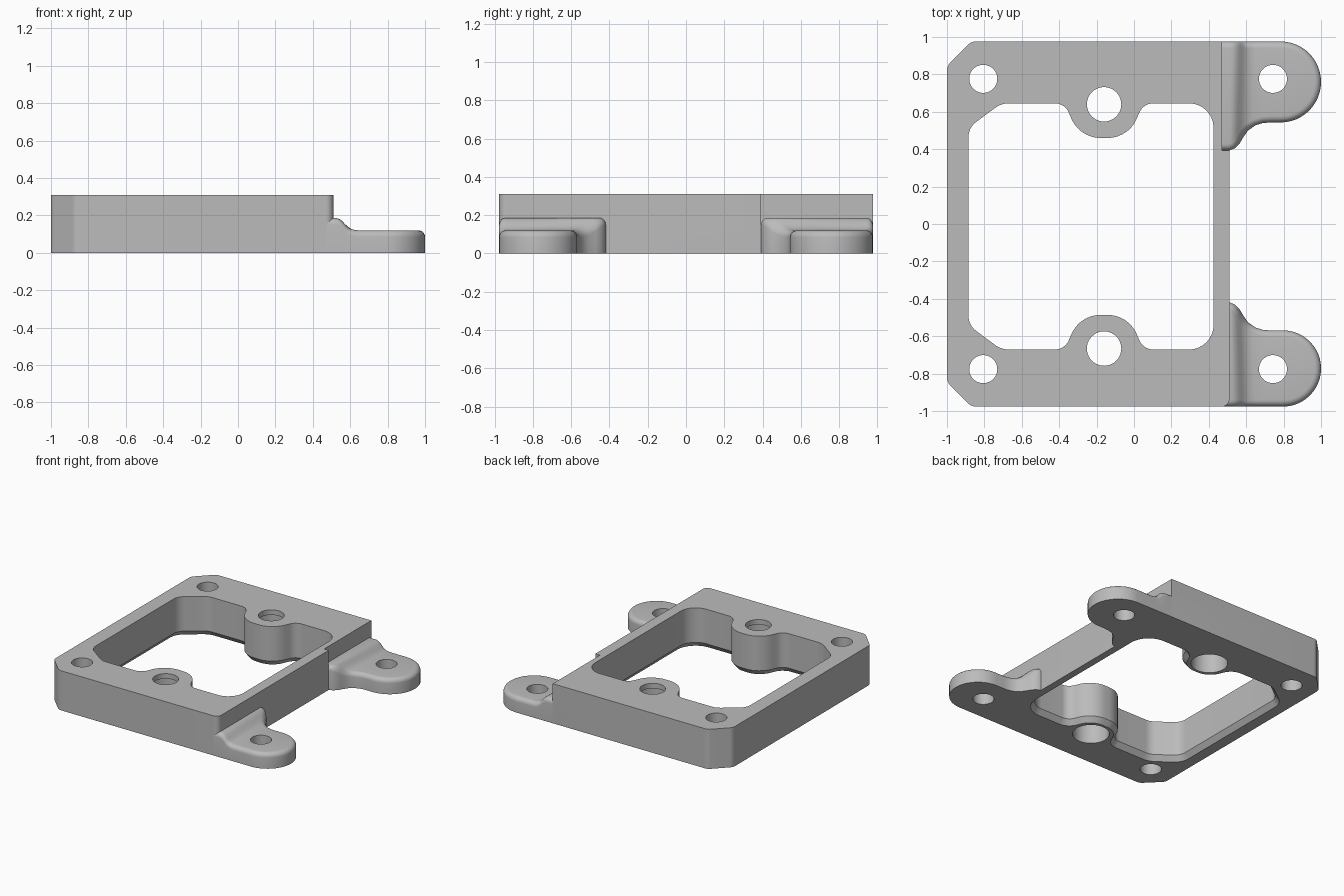
import bpy, bmesh, math
from mathutils import Vector

if "Cube" in bpy.data.objects:
    bpy.data.objects.remove(bpy.data.objects["Cube"])

grey = bpy.data.materials.new("plain grey")
grey.use_nodes = True
grey.diffuse_color = (0.5, 0.5, 0.5, 1)
grey.node_tree.nodes["Principled BSDF"].inputs["Base Color"].default_value = (0.5, 0.5, 0.5, 1)


def rounded(corners, steps=10):
    """Closed outline from (x, y, radius) corners, each turned into an arc."""
    out = []
    for i, (x, y, r) in enumerate(corners):
        p = Vector((x, y))
        a = (Vector(corners[i - 1][:2]) - p).normalized()
        b = (Vector(corners[(i + 1) % len(corners)][:2]) - p).normalized()
        if r == 0:
            out.append(p)
            continue
        half = a.angle(b) / 2
        centre = p + (a + b).normalized() * r / math.sin(half)
        va = p + a * r / math.tan(half) - centre
        vb = p + b * r / math.tan(half) - centre
        out += [centre + va.lerp(vb, k / steps).normalized() * r for k in range(steps + 1)]
    return out


def offset(pts, d, closed=True):
    """Move a clockwise outline outward by d."""
    out, n = [], len(pts)
    for i, p in enumerate(pts):
        prev = pts[i - 1] if closed or i else p
        nxt = pts[(i + 1) % n] if closed or i < n - 1 else p
        t1, t2 = (p - prev).normalized(), (nxt - p).normalized()
        t = (t1 + t2).normalized()
        out.append(p + Vector((-t.y, t.x)) * d)
    return out


def loft(name, rings, strip_cap=False):
    """Solid from stacked rings of 3D points."""
    bm = bmesh.new()
    loops = [[bm.verts.new(p) for p in ring] for ring in rings]
    n = len(loops[0])
    for lo, hi in zip(loops, loops[1:]):
        for i in range(n):
            j = (i + 1) % n
            bm.faces.new((lo[i], lo[j], hi[j], hi[i]))
    bm.faces.new(loops[0])
    top = loops[-1]
    if strip_cap:
        for i in range(n // 2):
            quad = [top[i], top[i + 1], top[n - 2 - i], top[n - 1 - i]]
            bm.faces.new(list(dict.fromkeys(quad)))
    else:
        bm.faces.new(top)
    bmesh.ops.recalc_face_normals(bm, faces=bm.faces)
    mesh = bpy.data.meshes.new(name)
    bm.to_mesh(mesh)
    bm.free()
    mesh.materials.append(grey)
    obj = bpy.data.objects.new(name, mesh)
    bpy.context.collection.objects.link(obj)
    return obj


def level(pts, z):
    return [(p.x, p.y, z) for p in pts]


def drill(x, y, r, z0=-0.1, z1=0.5):
    ring = [Vector((x + r * math.cos(k * math.tau / 40), y + r * math.sin(k * math.tau / 40)))
            for k in range(40)]
    return loft("drill_cutter", [level(ring, z0), level(ring, z1)])


def select(obj):
    bpy.ops.object.select_all(action="DESELECT")
    obj.select_set(True)
    bpy.context.view_layer.objects.active = obj


def cut(obj, cutters):
    select(obj)
    for c in cutters:
        mod = obj.modifiers.new("cut", "BOOLEAN")
        mod.operation, mod.solver, mod.object = "DIFFERENCE", "EXACT", c
        bpy.ops.object.modifier_apply(modifier=mod.name)
        bpy.data.objects.remove(c)
    bpy.ops.object.shade_smooth_by_angle(angle=math.radians(30))


def interp(x, table):
    for (x0, y0), (x1, y1) in zip(table, table[1:]):
        if x <= x1:
            return y0 + (y1 - y0) * max(0, x - x0) / (x1 - x0)
    return table[-1][1]


def mirrored(half):
    return half + [(x, -y, r) for x, y, r in reversed(half)]


# Frame body with chamfered outer corners
EDGE, HEIGHT = 0.976, 0.31
outline = rounded(mirrored([(-1, 0.845, 0.06), (-0.87, EDGE, 0.06), (0.51, EDGE, 0.04)]))
frame = loft("frame", [level(outline, 0), level(outline, HEIGHT)])

# Central opening with two inward bosses and a chamfered lower rim
opening = rounded(mirrored([
    (-0.885, 0.528, 0.1), (-0.71, 0.658, 0.12), (-0.37, 0.658, 0.08), (-0.29, 0.473, 0.17),
    (-0.03, 0.473, 0.17), (0.05, 0.658, 0.08), (0.425, 0.658, 0.13)]))
SHIFT = -0.013
opening = [p + Vector((0, SHIFT)) for p in opening]
cutters = [loft("opening_cutter", [level(offset(opening, 0.045), -0.02),
                                   level(opening, 0.04), level(opening, 0.5)])]

# Screw holes, boss holes with counterbores from below
for s in (1, -1):
    cutters.append(drill(-0.806, s * 0.776, 0.075))
    cutters.append(drill(-0.16, s * 0.653 + SHIFT, 0.092))
    cutters.append(drill(-0.16, s * 0.653 + SHIFT, 0.13, -0.1, 0.27))

# Relief in the side wall above the back lug
relief = [Vector(p) for p in ((0.47, 0.393), (0.47, 1.1), (0.6, 1.1), (0.6, 0.393))]
cutters.append(loft("relief_cutter", [level(relief, 0.14), level(relief, 0.5)]))
cut(frame, cutters)

# Mounting lugs: flared root, stepped top, round end, rolled upper edge
STATIONS = (0.465, 0.49, 0.51, 0.525, 0.54, 0.553, 0.565, 0.575, 0.585, 0.597,
            0.61, 0.63, 0.65, 0.69, 0.73)
FLARE = ((0.46, 0.393), (0.51, 0.393), (0.54, 0.405), (0.565, 0.43), (0.585, 0.465),
         (0.61, 0.5), (0.65, 0.528), (0.69, 0.54), (0.73, 0.543))
STEP = ((0.46, 0.186), (0.525, 0.186), (0.545, 0.18), (0.562, 0.165), (0.58, 0.143),
        (0.6, 0.128), (0.635, 0.12), (0.7, 0.12))
ROLL = 0.035


def lug(name, side, extra):
    inner = 0.543 + extra
    r = (EDGE - inner) / 2
    arc = [Vector((1 - r + r * math.sin(k * math.pi / 24), EDGE - r + r * math.cos(k * math.pi / 24)))
           for k in range(25)]
    chain = [Vector((x, EDGE)) for x in STATIONS] + arc
    chain += [Vector((x, interp(x, FLARE) + extra)) for x in reversed(STATIONS)]
    rings = [level(chain, 0)]
    for k in range(7):
        a = k * math.pi / 12
        ring = offset(chain, -ROLL * (1 - math.cos(a)), closed=False)
        rings.append([(p.x, p.y, interp(p.x, STEP) - ROLL * (1 - math.sin(a))) for p in ring])
    rings = [[(x, side * y, z) for x, y, z in ring] for ring in rings]
    obj = loft(name, rings, strip_cap=True)
    cut(obj, [drill(0.743, side * 0.776, 0.075)])


lug("back_lug", 1, 0)
lug("front_lug", -1, 0.026)
